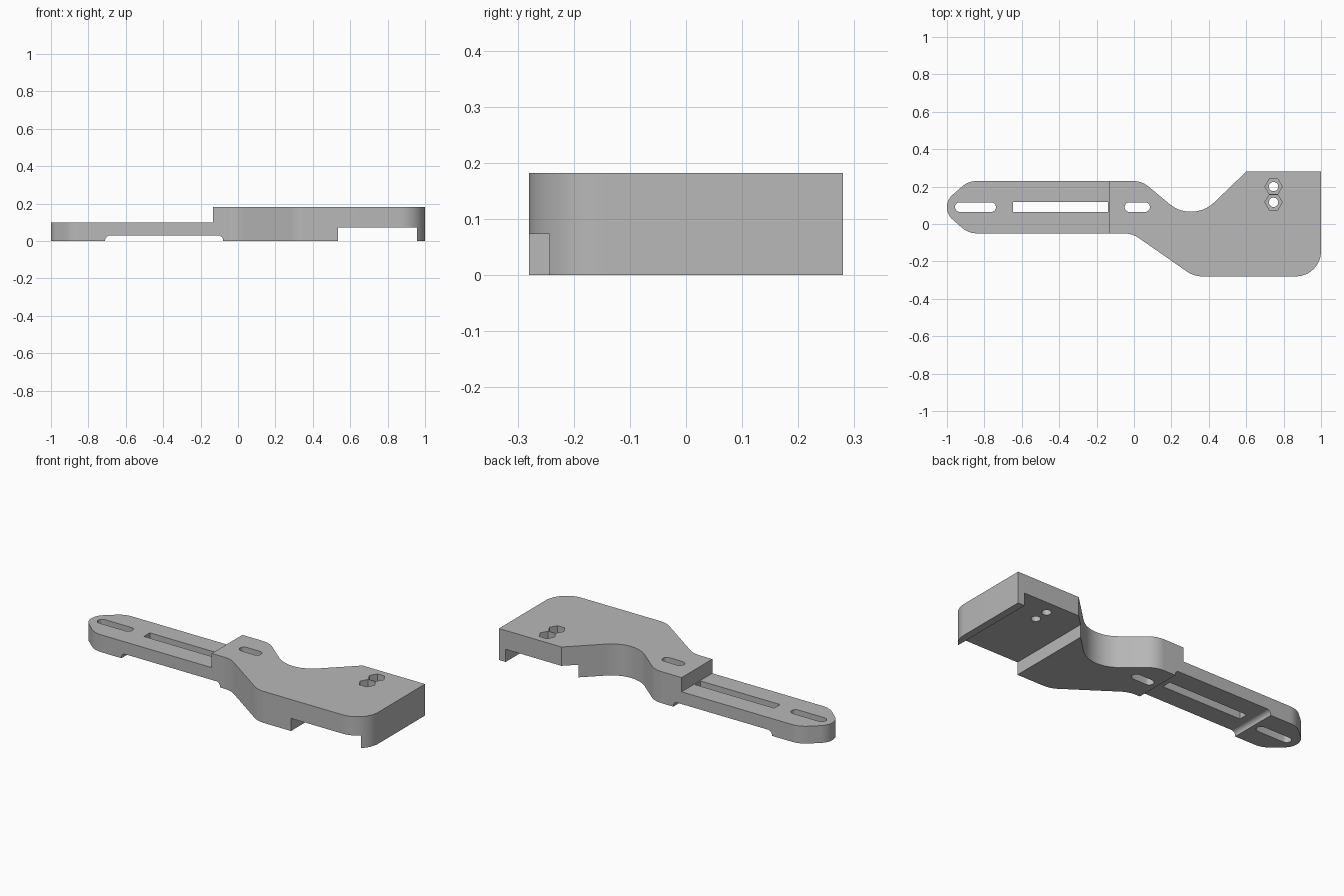
import bpy, bmesh, math
from mathutils import Vector

old = bpy.data.objects.get("Cube")
if old:
    bpy.data.objects.remove(old, do_unlink=True)

grey = bpy.data.materials.new("neutral grey")
grey.use_nodes = True
colour = (0.48, 0.48, 0.48, 1)
grey.diffuse_color = colour
grey.node_tree.nodes["Principled BSDF"].inputs["Base Color"].default_value = colour


def rounded(corners, steps=14):
    """Fillet each (x, y, radius) corner of a closed outline."""
    out = []
    for i, (x, y, r) in enumerate(corners):
        p = Vector((x, y))
        if r == 0:
            out.append(p)
            continue
        a = (Vector(corners[i - 1][:2]) - p).normalized()
        b = (Vector(corners[(i + 1) % len(corners)][:2]) - p).normalized()
        half = a.angle(b) / 2
        centre = p + (a + b).normalized() * (r / math.sin(half))
        start = p + a * (r / math.tan(half)) - centre
        end = p + b * (r / math.tan(half)) - centre
        sweep = start.angle(end)
        for k in range(steps + 1):
            t = k / steps
            out.append(centre + (start * math.sin((1 - t) * sweep)
                                 + end * math.sin(t * sweep)) / math.sin(sweep))
    return out


def prism(name, outline, low, high, along_y=False):
    """Extrude an outline along z, or an x-z profile along y."""
    bm = bmesh.new()
    place = (lambda p, h: (p[0], h, p[1])) if along_y else (lambda p, h: (p[0], p[1], h))
    face = bm.faces.new([bm.verts.new(place(p, low)) for p in outline])
    new = bmesh.ops.extrude_face_region(bm, geom=[face])["geom"]
    shift = Vector(place((0, 0), high - low))
    bmesh.ops.translate(bm, vec=shift, verts=[v for v in new if isinstance(v, bmesh.types.BMVert)])
    bmesh.ops.recalc_face_normals(bm, faces=bm.faces)
    mesh = bpy.data.meshes.new(name)
    bm.to_mesh(mesh)
    bm.free()
    mesh.materials.append(grey)
    obj = bpy.data.objects.new(name, mesh)
    bpy.context.collection.objects.link(obj)
    return obj


def box(x0, x1, y0, y1):
    return [(x0, y0), (x1, y0), (x1, y1), (x0, y1)]


def slot(x0, x1, y, r):
    ends = [(x1 - r, -90), (x0 + r, 90)]
    return [(x + r * math.cos(math.radians(a + 15 * k)), y + r * math.sin(math.radians(a + 15 * k)))
            for x, a in ends for k in range(13)]


def ring(x, y, r, n):
    return [(x + r * math.cos(math.tau * k / n), y + r * math.sin(math.tau * k / n)) for k in range(n)]


# Bracket body: slim arm widening into a broad plate
bracket = prism("bracket_body", rounded([
    (-1, 0.05, 0.086), (-0.885, -0.05, 0.12), (-0.01, -0.05, 0.14), (0.32, -0.28, 0.14),
    (1, -0.28, 0.135), (1, 0.28, 0), (0.6, 0.28, 0), (0.313, 0.004, 0.18),
    (0.042, 0.23, 0.13), (-0.885, 0.23, 0.12), (-1, 0.13, 0.086)]), 0, 0.182)

# Lowered arm, underside channels and slots
mid = 0.09
cutters = [
    prism("arm_step_cutter", box(-1.2, -0.133, -0.5, 0.5), 0.1, 0.4),
    prism("arm_channel_cutter", rounded([
        (-0.71, -0.1, 0), (-0.08, -0.1, 0), (-0.08, 0.029, 0.025), (-0.71, 0.029, 0.025)]),
        -0.5, 0.5, along_y=True),
    prism("plate_channel_cutter", box(0.535, 0.957, -0.1, 0.073), -0.5, 0.5, along_y=True),
    prism("end_slot_cutter", slot(-0.957, -0.738, mid, 0.026), -0.1, 0.4),
    prism("long_slot_cutter", box(-0.646, -0.138, 0.063, 0.117), -0.1, 0.4),
    prism("middle_slot_cutter", slot(-0.05, 0.085, mid, 0.026), -0.1, 0.4),
]
# Bolt holes with hexagonal nut pockets
for y in (0.116, 0.2):
    cutters.append(prism("bolt_hole_cutter", ring(0.746, y, 0.025, 32), -0.1, 0.4))
    cutters.append(prism("nut_pocket_cutter", ring(0.746, y, 0.046, 6), 0.12, 0.4))

bpy.context.view_layer.objects.active = bracket
for cutter in cutters:
    cutter.hide_render = True
    mod = bracket.modifiers.new("cut", 'BOOLEAN')
    mod.operation = 'DIFFERENCE'
    mod.solver = 'EXACT'
    mod.object = cutter
    bpy.ops.object.modifier_apply(modifier=mod.name)
    bpy.data.objects.remove(cutter, do_unlink=True)

# Smooth curved walls, sharp edges
bpy.ops.object.select_all(action='DESELECT')
bracket.select_set(True)
bpy.ops.object.shade_smooth_by_angle(angle=math.radians(30))
